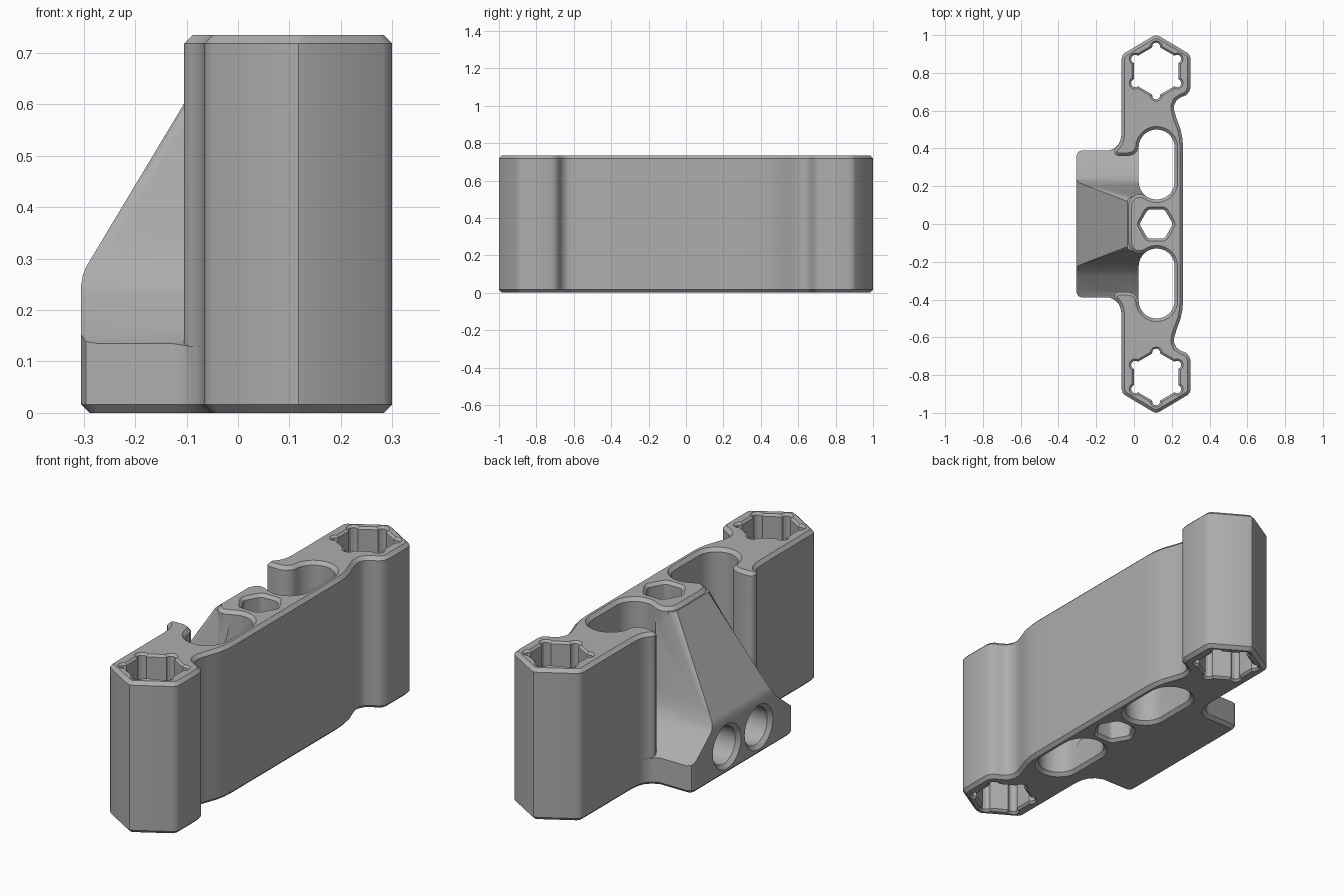
import bpy, bmesh, math
from mathutils import Vector, Matrix

if "Cube" in bpy.data.objects:
    bpy.data.objects.remove(bpy.data.objects["Cube"])

H, C = 0.735, 0.016          # body height, chamfer size
grey = bpy.data.materials.new("light_grey")
grey.diffuse_color = (0.42, 0.42, 0.42, 1)
grey.use_nodes = True
grey.node_tree.nodes["Principled BSDF"].inputs["Base Color"].default_value = grey.diffuse_color


def arc(cx, cy, r, a0, a1, n):
    return [(cx + r * math.cos(math.radians(a0 + (a1 - a0) * i / n)),
             cy + r * math.sin(math.radians(a0 + (a1 - a0) * i / n))) for i in range(n + 1)]


def mirror(half):
    return half + [(x, -y) for x, y in reversed(half)]


def inset(pts, c):
    # mitred offset of a counter-clockwise outline; negative c grows it
    out = []
    for i, p in enumerate(pts):
        p, a, b = Vector(p), Vector(pts[i - 1]), Vector(pts[(i + 1) % len(pts)])
        d1, d2 = (p - a).normalized(), (b - p).normalized()
        n1, n2 = Vector((d1.y, -d1.x)), Vector((d2.y, -d2.x))
        out.append(p - (n1 + n2) * (c / (1 + n1.dot(n2))))
    return out


def prism(name, pts, levels, matrix=Matrix()):
    # stack of inset outlines: levels = [(z, inset), ...]
    area = sum(pts[i - 1][0] * p[1] - p[0] * pts[i - 1][1] for i, p in enumerate(pts))
    if area < 0:
        pts = pts[::-1]
    bm = bmesh.new()
    rings = [[bm.verts.new((p[0], p[1], z)) for p in inset(pts, c)] for z, c in levels]
    n = len(pts)
    for lo, hi in zip(rings, rings[1:]):
        for i in range(n):
            j = (i + 1) % n
            bm.faces.new((lo[i], lo[j], hi[j], hi[i]))
    bm.faces.new(rings[0][::-1])
    bm.faces.new(rings[-1])
    bm.transform(matrix)
    bmesh.ops.recalc_face_normals(bm, faces=bm.faces[:])
    me = bpy.data.meshes.new(name)
    bm.to_mesh(me)
    bm.free()
    me.materials.append(grey)
    ob = bpy.data.objects.new(name, me)
    bpy.context.collection.objects.link(ob)
    return ob


def combine(ob, other, op):
    mod = ob.modifiers.new("combine", 'BOOLEAN')
    mod.object, mod.operation, mod.solver = other, op, 'EXACT'
    bpy.context.view_layer.objects.active = ob
    bpy.ops.object.modifier_apply(modifier=mod.name)
    bpy.data.objects.remove(other)


def through(name, pts, c):
    # through-hole cutter flared at both ends
    e = 0.002
    return prism(name, pts, [(-e, -c - e), (c, 0), (H - c, 0), (H + e, -c - e)])


# main body: hexagonal ends, ears, open-sided slots and centre boss
half = [(0.26, 0.40), (0.257, 0.45), (0.247, 0.50), (0.225, 0.56), (0.213, 0.60),
        (0.213, 0.63), (0.225, 0.655), (0.25, 0.672), (0.275, 0.682), (0.292, 0.70),
        (0.30, 0.725), (0.30, 0.875), (0.295, 0.893), (0.283, 0.906),
        (0.135, 0.994), (0.1175, 1.0), (0.10, 0.994),
        (-0.048, 0.906), (-0.06, 0.893), (-0.065, 0.875), (-0.065, 0.50), (-0.068, 0.46),
        (-0.076, 0.43)]
half += arc(-0.08, 0.385, 0.025, 120, 270, 6)
half += [(-0.03, 0.36), (-0.005, 0.367), (0.015, 0.383)]
half += arc(0.12, 0.405, 0.095, 180, 0, 14) + arc(0.12, 0.225, 0.095, 0, -125, 10)
half += [(0.045, 0.155), (0.02, 0.158), (0.0, 0.15), (-0.02, 0.13), (-0.03, 0.10)]
body = prism("bracket_body", mirror(half), [(0, C), (C, 0), (H - C, 0), (H, C)])

# sloped support: plan outline, cut by a side profile and a cross-section
plan = [(0.24, 0.5), (-0.045, 0.5), (-0.065, 0.46), (-0.08, 0.425), (-0.10, 0.403),
        (-0.13, 0.39), (-0.275, 0.39), (-0.296, 0.381), (-0.305, 0.36)]
support = prism("support", mirror(plan), [(0, C), (C, 0), (0.8, 0)])
side = [(-0.305, -0.1), (-0.305, 0.25), (-0.302, 0.268), (-0.295, 0.285),
        (-0.035, 0.718), (0.3, 0.718), (0.3, -0.1)]
to_xz = Matrix(((1, 0, 0, 0), (0, 0, 1, 0), (0, 1, 0, 0), (0, 0, 0, 1)))
combine(support, prism("side_profile", side, [(-0.6, 0), (0.6, 0)], to_xz), 'INTERSECT')
sect = [(-0.1, 0.55), (0.13, 0.55), (0.13, 0.405), (0.137, 0.385), (0.152, 0.36),
        (0.225, 0.27), (0.255, 0.238), (0.29, 0.22), (0.34, 0.207), (0.76, 0.135)]
to_zy = Matrix(((0, 0, 1, 0), (0, 1, 0, 0), (1, 0, 0, 0), (0, 0, 0, 1)))
combine(support, prism("cross_section", mirror(sect), [(-0.5, 0), (0.5, 0)], to_zy), 'INTERSECT')

# soften the long rib edges
bm = bmesh.new()
bm.from_mesh(support.data)
bm.normal_update()
edges = [e for e in bm.edges if len(e.link_faces) == 2
         and min(v.co.z for v in e.verts) > 0.3 and max(v.co.x for v in e.verts) < 0
         and any(abs(f.normal.y) > 0.8 for f in e.link_faces)
         and any(f.normal.x < -0.7 for f in e.link_faces)]
bmesh.ops.bevel(bm, geom=edges, offset=0.022, segments=4, profile=0.5, affect='EDGES')
bm.to_mesh(support.data)
bm.free()
combine(body, support, 'UNION')

# long slots and hexagonal end sockets with relieved corners
for s in (1, -1):
    slot = arc(0.12, 0.405, 0.0955, 0, 180, 14) + arc(0.12, 0.225, 0.0955, 180, 360, 14)
    combine(body, through("slot_cutter", [(x, s * y) for x, y in slot], C), 'DIFFERENCE')
    socket = []
    for k in range(6):
        a = 30 + 60 * k
        cx, cy = 0.128 * math.cos(math.radians(a)), 0.128 * math.sin(math.radians(a))
        socket += arc(0.1175 + cx, s * 0.81 + cy, 0.022, a - 100, a + 100, 6)
    combine(body, through("socket_cutter", socket, 0.01), 'DIFFERENCE')

# centre hexagonal hole with rounded corners
hexa = []
for k in range(6):
    a = math.radians(60 * k)
    hexa += arc(0.1175 + 0.06 * math.cos(a), 0.06 * math.sin(a), 0.025, 60 * k - 30, 60 * k + 30, 4)
combine(body, through("hex_cutter", hexa, 0.014), 'DIFFERENCE')

# two round blind holes in the low face of the support
for y in (0.122, -0.122):
    m = Matrix.Translation((-0.305, y, 0.135)) @ Matrix.Rotation(math.pi / 2, 4, 'Y')
    ring = arc(0, 0, 0.09, 0, 360, 40)[:-1]
    combine(body, prism("round_cutter", ring, [(-0.002, -0.02), (0.018, 0), (0.22, 0)], m), 'DIFFERENCE')

bpy.ops.object.select_all(action='DESELECT')
body.select_set(True)
bpy.context.view_layer.objects.active = body
bpy.ops.object.shade_smooth_by_angle(angle=math.radians(32))
